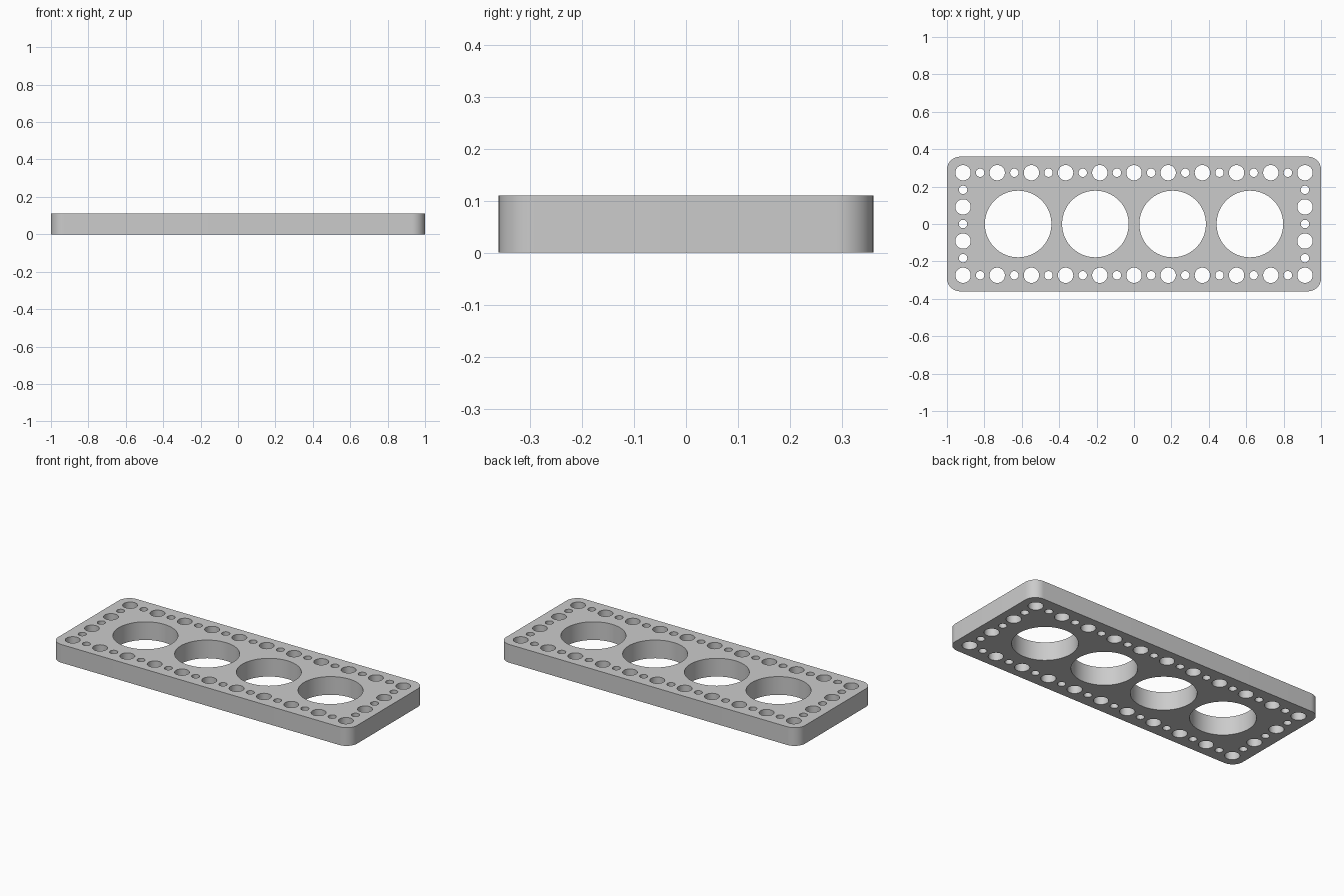
import bpy
import bmesh
import math
from mathutils import Matrix

LENGTH, WIDTH, THICK = 2.0, 0.72, 0.11
CORNER = 0.07
PITCH = 0.0914
LARGE, SMALL, BORE = 0.041, 0.0225, 0.178

cube = bpy.data.objects.get("Cube")
if cube:
    bpy.data.objects.remove(cube, do_unlink=True)


def make_object(name, bm):
    mesh = bpy.data.meshes.new(name)
    bm.to_mesh(mesh)
    bm.free()
    obj = bpy.data.objects.new(name, mesh)
    bpy.context.collection.objects.link(obj)
    return obj


def add_hole(bm, x, y, radius, sides):
    bmesh.ops.create_cone(bm, cap_ends=True, segments=sides, radius1=radius,
                          radius2=radius, depth=THICK * 2,
                          matrix=Matrix.Translation((x, y, THICK / 2)))


# Plain grey finish
grey = bpy.data.materials.new("light grey")
grey.use_nodes = True
colour = (0.6, 0.6, 0.6, 1)
grey.diffuse_color = colour
grey.node_tree.nodes["Principled BSDF"].inputs["Base Color"].default_value = colour

# Plate with rounded vertical corners
bm = bmesh.new()
bmesh.ops.create_cube(bm, size=1)
bmesh.ops.scale(bm, vec=(LENGTH, WIDTH, THICK), verts=bm.verts)
bmesh.ops.translate(bm, vec=(0, 0, THICK / 2), verts=bm.verts)
upright = [e for e in bm.edges
           if abs(e.verts[0].co.z - e.verts[1].co.z) > THICK / 2]
bmesh.ops.bevel(bm, geom=upright, offset=CORNER, segments=12, profile=0.5,
                affect='EDGES')
plate = make_object("perforated_plate", bm)
plate.data.materials.append(grey)

# Cutters: four big bores, then a border of alternating large and small holes
bm = bmesh.new()
for i in range(4):
    add_hole(bm, (i - 1.5) * 0.413, 0, BORE, 96)
for i in range(-10, 11):
    for j in range(-3, 4):
        if abs(i) == 10 or abs(j) == 3:
            large = (i + j) % 2 == 1
            add_hole(bm, i * PITCH, j * PITCH, LARGE if large else SMALL, 40)
cutter = make_object("hole_cutters", bm)
cutter.hide_render = True

# Drill the plate, then discard the cutters
drill = plate.modifiers.new("holes", 'BOOLEAN')
drill.operation = 'DIFFERENCE'
drill.solver = 'EXACT'
drill.object = cutter
bpy.ops.object.select_all(action='DESELECT')
plate.select_set(True)
bpy.context.view_layer.objects.active = plate
bpy.ops.object.modifier_apply(modifier=drill.name)
bpy.data.objects.remove(cutter, do_unlink=True)

bpy.ops.object.shade_smooth_by_angle(angle=math.radians(30))
